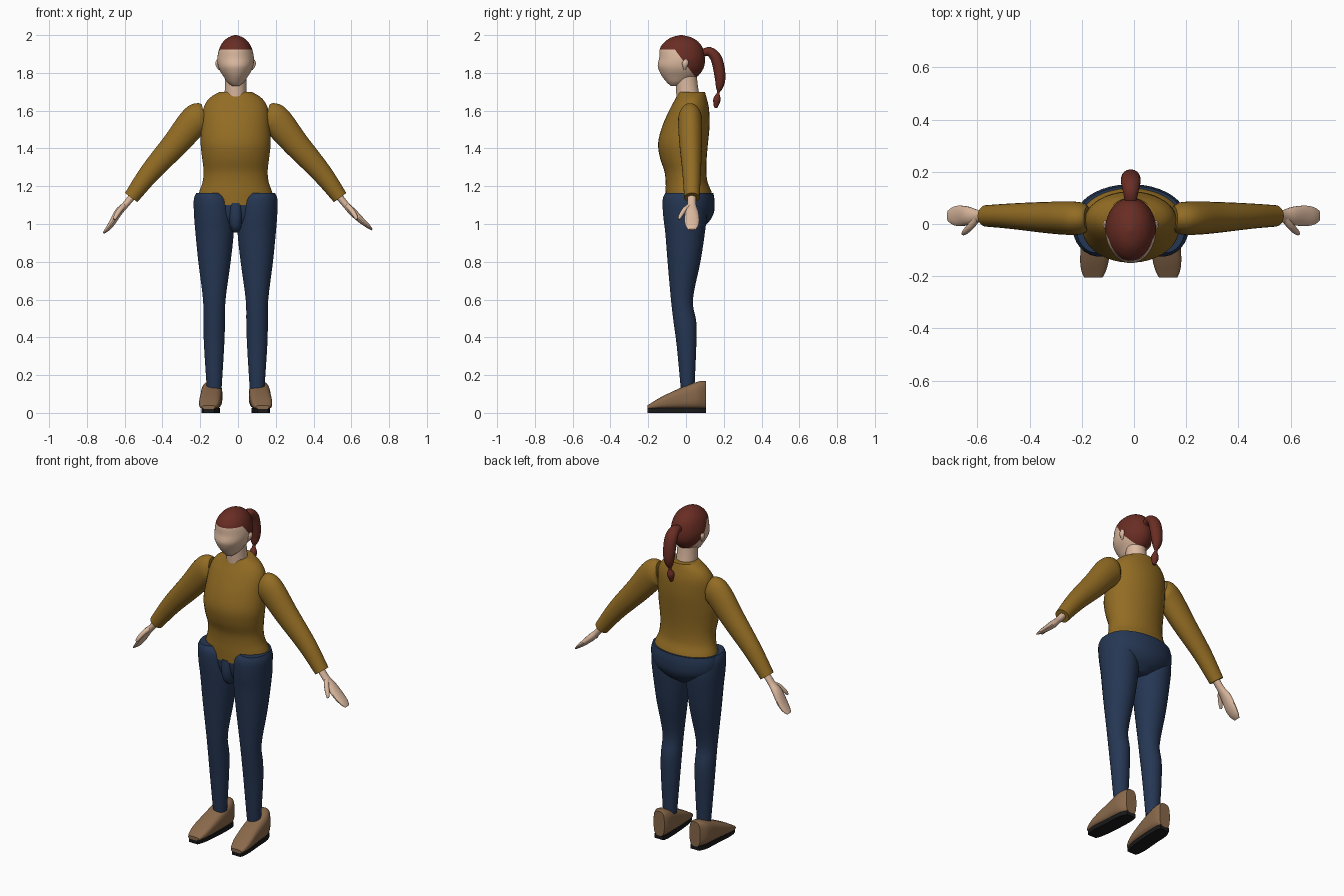
import bpy, bmesh, math
from mathutils import Vector

cube = bpy.data.objects.get("Cube")
if cube:
    bpy.data.objects.remove(cube, do_unlink=True)

MID = -0.0125  # body centre line


def material(name, r, g, b):
    m = bpy.data.materials.new(name)
    m.use_nodes = True
    m.diffuse_color = (r, g, b, 1)
    node = m.node_tree.nodes["Principled BSDF"]
    node.inputs["Base Color"].default_value = (r, g, b, 1)
    node.inputs["Roughness"].default_value = 0.8
    return m


SKIN = material("skin", 0.72, 0.49, 0.35)
HAIR = material("auburn hair", 0.14, 0.026, 0.017)
SHIRT = material("mustard knit", 0.29, 0.15, 0.017)
DENIM = material("navy denim", 0.019, 0.038, 0.088)
LEATHER = material("tan leather", 0.25, 0.14, 0.07)
RUBBER = material("black rubber", 0.01, 0.01, 0.01)


def spline(rows, steps):
    """Smoothly interpolate rows of numbers."""
    out = []
    for i in range(len(rows) - 1):
        a, b = rows[max(i - 1, 0)], rows[i]
        c, d = rows[i + 1], rows[min(i + 2, len(rows) - 1)]
        for k in range(steps):
            t = k / steps
            out.append([q + t / 2 * (r - p + t * (2 * p - 5 * q + 4 * r - s + t * (3 * (q - r) + s - p)))
                        for p, q, r, s in zip(a, b, c, d)])
    return out + [list(rows[-1])]


def loft(name, rings, mats, seg=28, power=1.0):
    """Skin rings given as (centre, half axis, half axis)."""
    bm = bmesh.new()
    loops = []
    for centre, u, v in rings:
        loop = []
        for k in range(seg):
            a = 2 * math.pi * (k + 0.5) / seg
            c, s = math.cos(a), math.sin(a)
            c = math.copysign(abs(c) ** power, c)
            s = math.copysign(abs(s) ** power, s)
            loop.append(bm.verts.new(centre + u * c + v * s))
        loops.append(loop)
    for lo, hi in zip(loops, loops[1:]):
        for k in range(seg):
            n = (k + 1) % seg
            bm.faces.new((lo[k], lo[n], hi[n], hi[k]))
    bm.faces.new(loops[0])
    bm.faces.new(loops[-1])
    return finish(name, bm, mats)


def finish(name, bm, mats):
    bmesh.ops.recalc_face_normals(bm, faces=bm.faces)
    mesh = bpy.data.meshes.new(name)
    bm.to_mesh(mesh)
    bm.free()
    for m in mats:
        mesh.materials.append(m)
    mesh.polygons.foreach_set("use_smooth", [True] * len(mesh.polygons))
    mesh.set_sharp_from_angle(angle=math.radians(40))
    ob = bpy.data.objects.new(name, mesh)
    bpy.context.collection.objects.link(ob)
    return ob


def column(name, rows, mats, steps=4, side=1, **kw):
    """Upright form from rows of (z, inner x, outer x, front y, back y)."""
    rings = [(Vector((MID + side * (x0 + x1) / 2, (y0 + y1) / 2, z)),
              Vector(((x1 - x0) / 2, 0, 0)), Vector((0, (y1 - y0) / 2, 0)))
             for z, x0, x1, y0, y1 in spline(rows, steps)]
    return loft(name, rings, mats, **kw)


def body(name, rows, mats, **kw):
    """Symmetric column from rows of (z, half width, front y, back y)."""
    return column(name, [(z, -h, h, y0, y1) for z, h, y0, y1 in rows], mats, **kw)


def tube(name, rows, mats, across, side=1, steps=4, **kw):
    """Limb along rows of (x, y, z, thickness, width across)."""
    pts = spline(rows, steps)
    pos = [Vector((MID + side * p[0], p[1], p[2])) for p in pts]
    rings = []
    for i, p in enumerate(pts):
        t = (pos[min(i + 1, len(pos) - 1)] - pos[max(i - 1, 0)]).normalized()
        w = (across - t * across.dot(t)).normalized()
        rings.append((pos[i], w.cross(t) * max(p[3], 0.002), w * max(p[4], 0.002)))
    return loft(name, rings, mats, **kw)


X, Y = Vector((1, 0, 0)), Vector((0, 1, 0))

# Sweater body
body("sweater", [(1.10, .197, -.107, .135), (1.16, .196, -.108, .138), (1.22, .176, -.108, .115),
                 (1.28, .17, -.115, .108), (1.35, .178, -.138, .11), (1.43, .186, -.148, .117),
                 (1.52, .181, -.125, .125), (1.61, .172, -.085, .122), (1.665, .14, -.055, .11),
                 (1.70, .085, -.04, .10)], [SHIRT], seg=40)

# Hips and fly panel
body("hips", [(.97, .05, -.05, .07), (1.01, .14, -.085, .12), (1.06, .198, -.1, .148),
              (1.12, .212, -.104, .152), (1.165, .203, -.1, .145)], [DENIM], seg=40)
body("fly_panel", [(.955, .014, -.08, 0), (.985, .03, -.105, 0), (1.04, .037, -.116, 0),
                   (1.11, .036, -.112, 0)], [DENIM], power=.8)

# Neck
body("neck", [(1.66, .06, -.05, .075), (1.74, .057, -.055, .062), (1.82, .057, -.06, .055)], [SKIN])

# Head: hairline edges are cut into the surface, then faces above are hair
head = body("head", [(1.73, .018, -.08, -.03), (1.75, .043, -.102, .015), (1.78, .064, -.126, .06),
                     (1.81, .083, -.142, .085), (1.84, .094, -.15, .098), (1.88, .097, -.142, .1),
                     (1.93, .086, -.138, .09), (1.965, .066, -.112, .065), (1.988, .038, -.077, .028),
                     (2.0, .006, -.03, -.02)], [SKIN, HAIR], seg=40)
bm = bmesh.new()
bm.from_mesh(head.data)
LINE, SLOPE = Vector((0, -.06, 1.925)), 1.35
for normal in (Vector((0, 0, 1)), Vector((0, SLOPE, 1))):
    bmesh.ops.bisect_plane(bm, geom=bm.verts[:] + bm.edges[:] + bm.faces[:],
                           plane_co=LINE, plane_no=normal)
for f in bm.faces:
    d = f.calc_center_median() - LINE
    f.material_index = int(d.z > 0 or d.z + SLOPE * d.y > 0)
bm.to_mesh(head.data)
bm.free()

# Ponytail with a pinched tie near the tip
tube("ponytail", [(0, .085, 1.905, .02, .022), (0, .125, 1.912, .025, .03), (0, .158, 1.88, .03, .037),
                  (0, .175, 1.82, .031, .037), (0, .181, 1.76, .027, .032), (0, .176, 1.72, .018, .021),
                  (0, .171, 1.695, .007, .009), (0, .164, 1.66, .02, .022), (0, .157, 1.615, .009, .01)],
     [HAIR], X, seg=20)

# Hand ends differ slightly between the sides
HANDS = {"left": [(.665, 1.02), (.70, .99), (.722, .97)],
         "right": [(.655, 1.005), (.68, .972), (.70, .952)]}
SHOE = [(.105, .12, .036, .168), (.085, .122, .047, .17), (.05, .126, .056, .162),
        (-.035, .13, .057, .13), (-.13, .138, .056, .085), (-.18, .142, .047, .055),
        (-.205, .143, .035, .04)]

for label, side in (("left", 1), ("right", -1)):
    # Trouser leg
    column(label + "_trouser_leg",
           [(.13, .074, .153, -.028, .045), (.36, .06, .168, -.05, .055), (.48, .056, .171, -.066, .055),
            (.6, .053, .173, -.08, .037), (.8, .026, .198, -.098, .077), (.95, .01, .213, -.11, .1),
            (1.05, .012, .221, -.122, .11), (1.13, .022, .222, -.124, .1), (1.165, .06, .208, -.11, .08)],
           [DENIM], side=side)

    # Sleeve
    tube(label + "_sleeve",
         [(.165, .022, 1.575, .06, .045), (.19, .022, 1.566, .08, .06), (.23, .022, 1.532, .081, .064),
          (.32, .025, 1.423, .07, .06), (.453, .03, 1.273, .055, .049), (.553, .031, 1.14, .041, .041)],
         [SHIRT], Y, side)

    # Hand and thumb
    ends = HANDS[label]
    sizes = [(.017, .04), (.012, .034), (.005, .02)]
    tube(label + "_hand",
         [(.54, .03, 1.155, .02, .022), (.585, .03, 1.10, .018, .024), (.62, .031, 1.063, .021, .035)]
         + [(x, .031, z, *size) for (x, z), size in zip(ends, sizes)], [SKIN], Y, side, seg=16)
    tube(label + "_thumb",
         [(.59, .02, 1.10, .012, .014), (.612, -.008, 1.075, .013, .014),
          (.632, -.028, 1.045, .011, .012), (.642, -.038, 1.025, .006, .007)], [SKIN], X, side, seg=12)

    # Ear
    column(label + "_ear", [(1.815, .086, .09, -.012, -.004), (1.835, .084, .104, -.018, .008),
                            (1.855, .086, .107, -.02, .014), (1.87, .09, .1, -.01, .008)],
           [SKIN], side=side, seg=14)

    # Shoe upper and flat sole share one outline
    rows = spline(SHOE, 3)
    loft(label + "_shoe", [(Vector((MID + side * x, y, (h + .02) / 2)), X * w,
                            Vector((0, 0, (h - .02) / 2))) for y, x, w, h in rows],
         [LEATHER], power=.65)
    loft(label + "_sole", [(Vector((MID + side * x, y, .0125)), X * (w + .005),
                            Vector((0, 0, .0125))) for y, x, w, h in rows],
         [RUBBER], seg=4, power=1.0).scale = (1, 1, 1)

# Square off the soles so that they rest flat on the floor
for label in ("left", "right"):
    mesh = bpy.data.objects[label + "_sole"].data
    mid = sum(v.co.x for v in mesh.vertices) / len(mesh.vertices)
    for v in mesh.vertices:
        v.co.z = 0.025 if v.co.z > 0.0125 else 0
    for p in mesh.polygons:
        p.use_smooth = False
